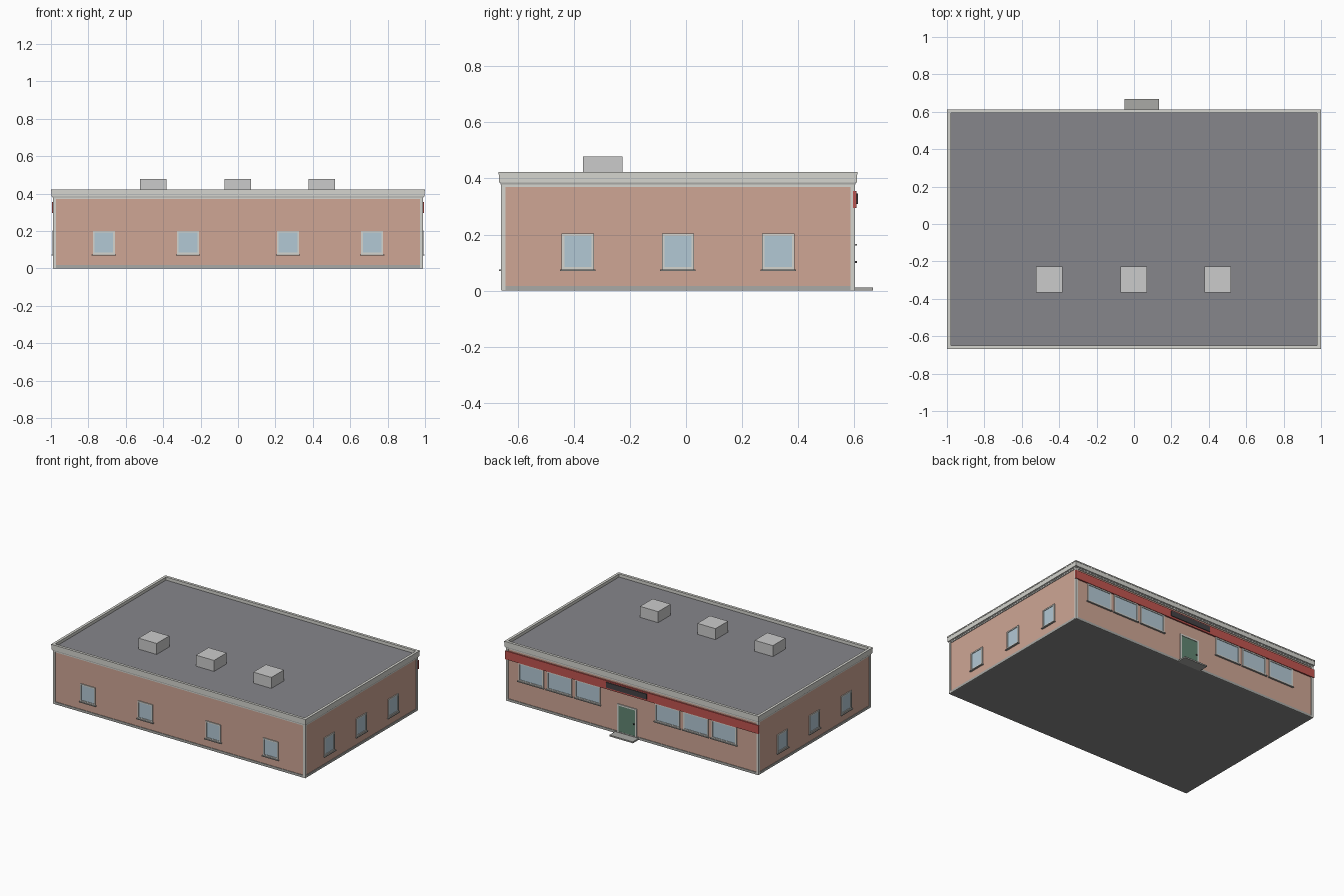
import bpy, bmesh

if "Cube" in bpy.data.objects:
    bpy.data.objects.remove(bpy.data.objects["Cube"])


def mat(name, r, g, b):
    m = bpy.data.materials.new(name)
    m.diffuse_color = (r, g, b, 1)
    m.use_nodes = True
    m.node_tree.nodes["Principled BSDF"].inputs["Base Color"].default_value = m.diffuse_color
    return m


WALL = mat("wall_pink", .62, .38, .30)
TRIM = mat("trim_light", .66, .66, .62)
SHADE = mat("grey_dark", .25, .25, .25)
STONE = mat("stone", .40, .40, .38)
ROOF = mat("roof_grey", .24, .24, .26)
UNIT = mat("unit_grey", .53, .53, .55)
GLASS = mat("glass", .45, .58, .66)
RED = mat("red", .53, .09, .08)
DARK = mat("charcoal", .06, .055, .06)
GREEN = mat("door_green", .12, .24, .17)

X, Y0, Y1 = .985, -.655, .598   # wall planes


def boxes(name, material, spans):
    """One object made of boxes, each given as ((x0,x1),(y0,y1),(z0,z1))."""
    bm = bmesh.new()
    for span in spans:
        vs = bmesh.ops.create_cube(bm, size=1)["verts"]
        for v in vs:
            for i in range(3):
                v.co[i] = sum(span[i]) / 2 + v.co[i] * abs(span[i][1] - span[i][0])
    me = bpy.data.meshes.new(name)
    bm.to_mesh(me)
    bm.free()
    me.materials.append(material)
    ob = bpy.data.objects.new(name, me)
    bpy.context.collection.objects.link(ob)
    return ob


def ring(name, material, out, thick, z0, z1):
    """Rectangular band round the building, 'out' beyond the walls."""
    a, b, c = X + out, Y0 - out, Y1 + out
    z = (z0, z1)
    return boxes(name, material, [
        ((-a, a), (b, b + thick), z), ((-a, a), (c - thick, c), z),
        ((-a, -a + thick), (b + thick, c - thick), z),
        ((a - thick, a), (b + thick, c - thick), z)])


def on_wall(side, u, d, z):
    """Box span on a wall: u along it, d outwards from it."""
    if side == "front":
        return (u, (Y0 - d[0], Y0 - d[1]), z)
    if side == "back":
        return (u, (Y1 + d[0], Y1 + d[1]), z)
    s = 1 if side == "right" else -1
    return ((s * (X + d[0]), s * (X + d[1])), u, z)


def frame(name, side, c, w, z0, z1, t, bottom=True):
    a, b, d = c - w / 2, c + w / 2, (-.003, .006)
    parts = [((a, a + t), (z0, z1)), ((b - t, b), (z0, z1)),
             ((a + t, b - t), (z1 - t, z1))]
    if bottom:
        parts.append(((a + t, b - t), (z0, z0 + t)))
    boxes(name, TRIM, [on_wall(side, u, d, z) for u, z in parts])


def window(side, c, w, z0, z1):
    frame(side + "_window_frame", side, c, w, z0, z1, .009)
    boxes(side + "_window_glass", GLASS,
          [on_wall(side, (c - w / 2 + .005, c + w / 2 - .005), (-.002, .002), (z0 + .005, z1 - .005))])
    boxes(side + "_window_sill", STONE,
          [on_wall(side, (c - w / 2 - .006, c + w / 2 + .006), (-.003, .012), (z0 - .006, z0))])


# Main body and roof deck
boxes("walls", WALL, [((-X, X), (Y0, Y1), (.002, .385))])
boxes("floor_slab", SHADE, [((-X, X), (Y0, Y1), (0, .002))])
boxes("roof_deck", ROOF, [((-X, X), (Y0, Y1), (.385, .40))])

# Plinth, frieze, shadow gap and parapet
ring("plinth", STONE, .004, .008, 0, .017)
ring("frieze", TRIM, .005, .009, .370, .378)
ring("shadow_gap", STONE, .007, .011, .378, .385)
ring("parapet", TRIM, .0115, .015, .385, .415)
ring("parapet_cap", TRIM, .0135, .019, .415, .423)

# Corner pilasters
corners = []
for sx in (-1, 1):
    for yo, yi in ((Y0 - .005, Y0 + .011), (Y1 + .005, Y1 - .011)):
        corners.append(((sx * (X + .005), sx * (X - .011)), (yo, yi), (.002, .372)))
boxes("corner_pilasters", TRIM, corners)

# Windows
for c in (-.717, -.267, .267, .717):
    window("front", c, .118, .075, .20)
for side in ("left", "right"):
    for c in (-.386, -.029, .329):
        window(side, c, .115, .075, .203)
for c in (-.72, -.498, -.276, .35, .572, .794):
    window("back", c, .195, .167, .295)

# Back fascia band with blank sign panel
boxes("red_fascia", RED, [((-.994, .994), (Y1 - .002, Y1 + .010), (.295, .355))])
boxes("sign_panel", DARK, [((-.12, .20), (Y1, Y1 + .015), (.308, .346))])

# Door and step
frame("door_frame", "back", .042, .155, .01, .212, .011, bottom=False)
boxes("door", GREEN, [((-.03, .114), (Y1 - .002, Y1 + .003), (.01, .204))])
boxes("door_handle", DARK, [((-.017, -.011), (Y1, Y1 + .012), (.098, .106))])
boxes("door_step", STONE, [((-.05, .134), (Y1 - .002, .667), (0, .01))])

# Rooftop units
for c in (-.452, -.002, .448):
    boxes("roof_unit", UNIT, [((c - .071, c + .071), (-.367, -.226), (.399, .478))])
